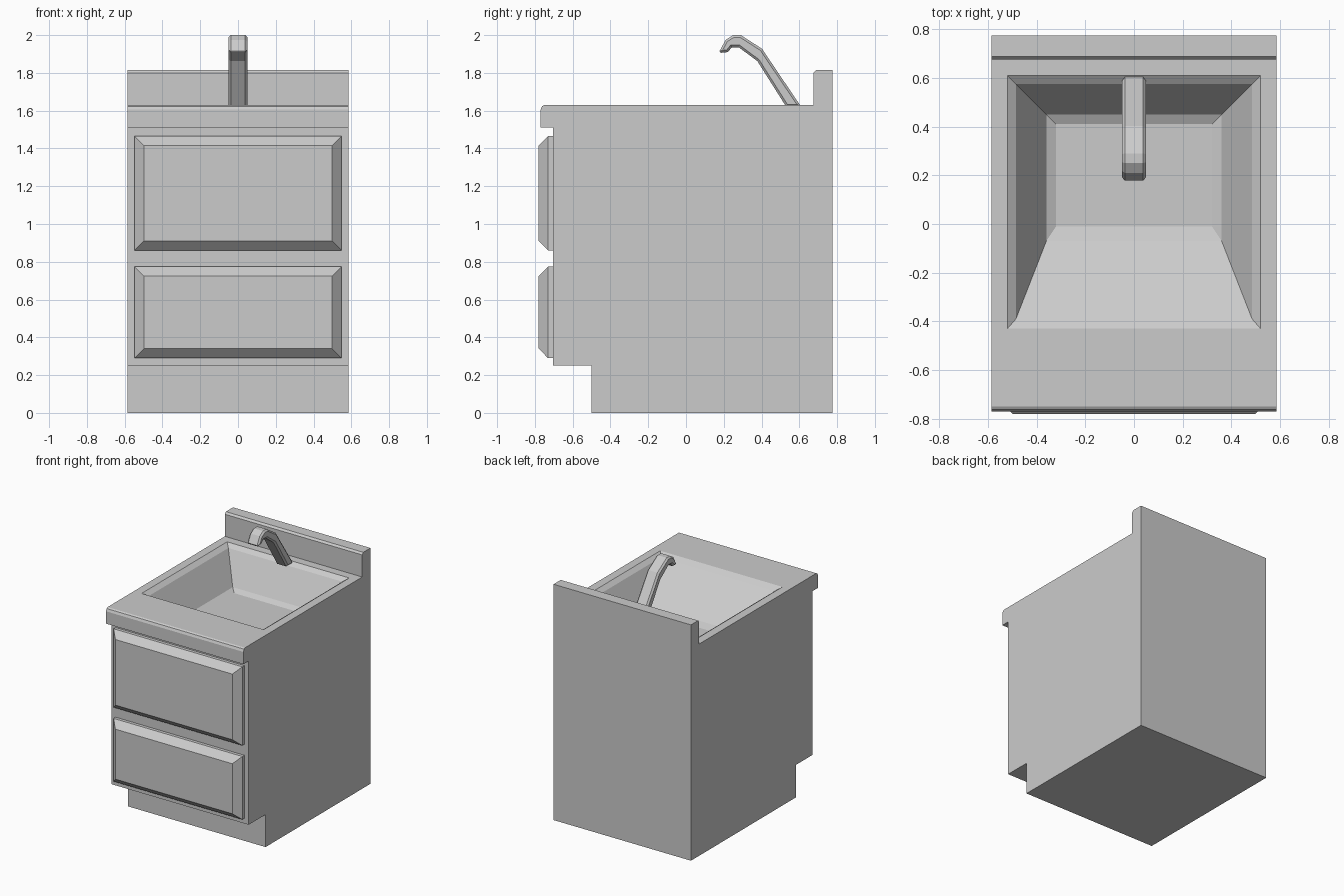
import bpy, bmesh

if "Cube" in bpy.data.objects:
    bpy.data.objects.remove(bpy.data.objects["Cube"])


def finish(name, bm):
    bmesh.ops.recalc_face_normals(bm, faces=bm.faces)
    mesh = bpy.data.meshes.new(name)
    bm.to_mesh(mesh)
    bm.free()
    ob = bpy.data.objects.new(name, mesh)
    bpy.context.collection.objects.link(ob)
    return ob


def bridge(bm, a, b):
    n = len(a)
    for i in range(n):
        j = (i + 1) % n
        bm.faces.new((a[i], a[j], b[j], b[i]))


def extrude_profile(bm, profile, half_width, skip=None):
    """Side profile (y, z) swept across x; returns the two vertex loops."""
    left = [bm.verts.new((-half_width, y, z)) for y, z in profile]
    right = [bm.verts.new((half_width, y, z)) for y, z in profile]
    bm.faces.new(left)
    bm.faces.new(right)
    n = len(profile)
    for i in range(n):
        if i != skip:
            j = (i + 1) % n
            bm.faces.new((left[i], left[j], right[j], right[i]))
    return left, right


# Cabinet with toe kick, counter lip and backsplash; counter face left open
bm = bmesh.new()
body = [(-0.5, 0), (0.775, 0), (0.775, 1.815), (0.688, 1.815), (0.675, 1.80),
        (0.675, 1.63), (-0.75, 1.63), (-0.762, 1.623), (-0.77, 1.605),
        (-0.77, 1.51), (-0.705, 1.51), (-0.705, 0.25), (-0.5, 0.25)]
left, right = extrude_profile(bm, body, 0.585, skip=5)

# Basin rings: half width, front y, back y, z
rings = [(0.52, -0.43, 0.61, 1.63), (0.485, -0.39, 0.575, 1.605),
         (0.36, -0.07, 0.45, 1.385), (0.32, -0.01, 0.41, 1.365)]
loop = [left[6], right[6], right[5], left[5]]
for w, y0, y1, z in rings:
    new = [bm.verts.new((x, y, z)) for x, y in
           ((-w, y0), (w, y0), (w, y1), (-w, y1))]
    bridge(bm, loop, new)
    loop = new
bm.faces.new(loop)
finish("sink_cabinet", bm)


# Raised drawer fronts with chamfered borders
def drawer_front(name, z0, z1):
    bm = bmesh.new()
    loop = None
    for y, inset in ((-0.70, 0), (-0.73, 0), (-0.78, 0.05)):
        w, a, b = 0.548 - inset, z0 + inset, z1 - inset
        new = [bm.verts.new((x, y, z)) for x, z in
               ((-w, a), (w, a), (w, b), (-w, b))]
        if loop:
            bridge(bm, loop, new)
        else:
            bm.faces.new(new)
        loop = new
    bm.faces.new(loop)
    finish(name, bm)


drawer_front("upper_drawer_front", 0.86, 1.465)
drawer_front("lower_drawer_front", 0.29, 0.775)

# Bent faucet with chamfered long edges
bm = bmesh.new()
faucet = [(0.61, 1.62), (0.402, 1.928), (0.29, 2.0), (0.25, 2.0),
          (0.21, 1.975), (0.172, 1.905), (0.222, 1.91), (0.242, 1.935),
          (0.28, 1.935), (0.378, 1.862), (0.531, 1.62)]
extrude_profile(bm, faucet, 0.05)
ob = finish("faucet", bm)
bev = ob.modifiers.new("chamfer", 'BEVEL')
bev.width = 0.012
bev.segments = 1
bev.limit_method = 'ANGLE'
bev.angle_limit = 1.45
